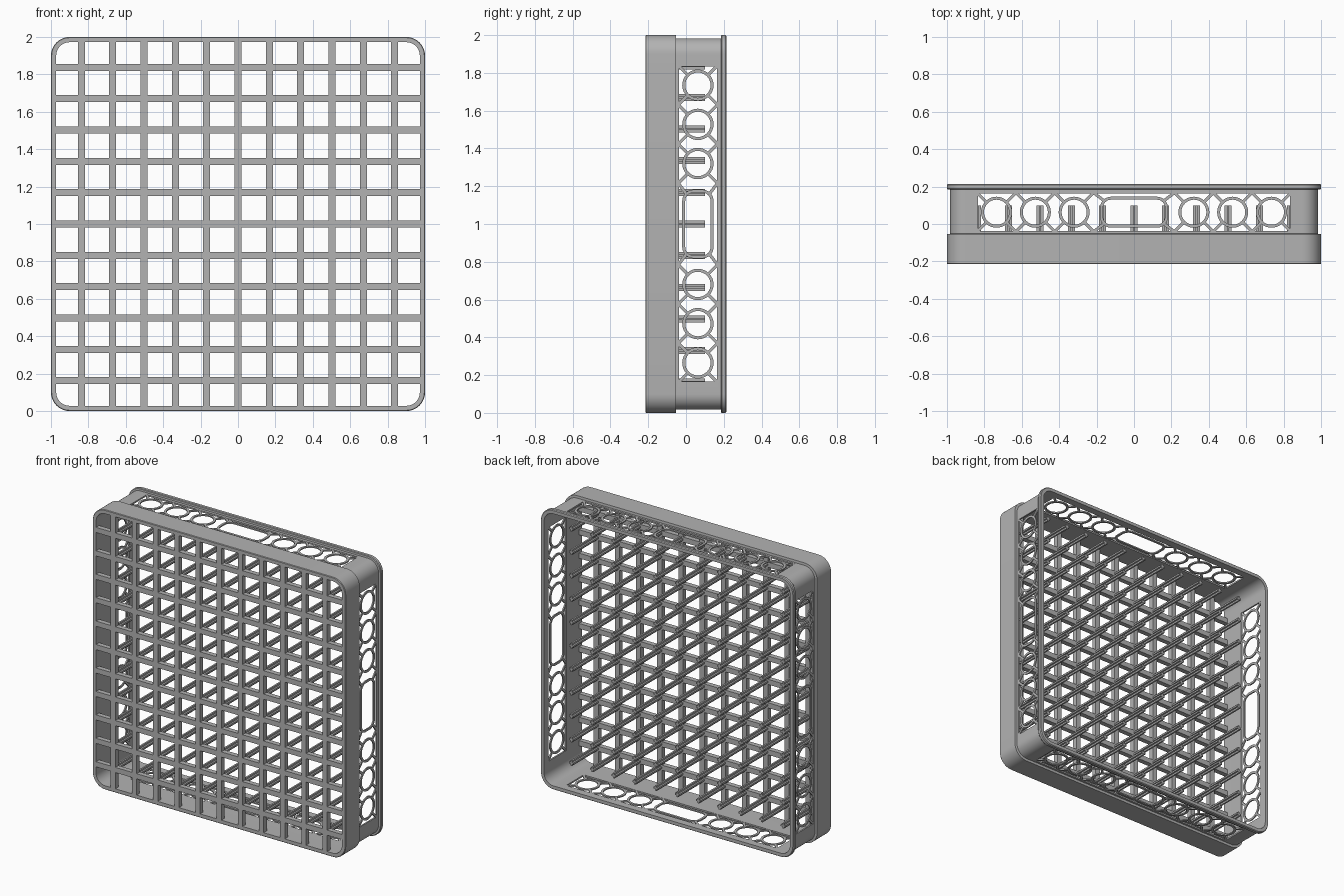
import bpy, bmesh, math
from mathutils import Matrix, Vector

cube = bpy.data.objects.get("Cube")
if cube:
    bpy.data.objects.remove(cube, do_unlink=True)

grey = bpy.data.materials.new("grey plastic")
grey.use_nodes = True
COLOUR = (0.45, 0.45, 0.45, 1)
grey.diffuse_color = COLOUR
grey.node_tree.nodes["Principled BSDF"].inputs["Base Color"].default_value = COLOUR

CENTRE = Matrix.Translation((0, 0, 1))   # model axis runs along y at z = 1
PITCH, BAR, FRONT = 0.1675, 0.037, -0.215


def make_object(name, bm, smooth=False):
    bmesh.ops.recalc_face_normals(bm, faces=bm.faces)
    mesh = bpy.data.meshes.new(name)
    bm.to_mesh(mesh)
    bm.free()
    mesh.materials.append(grey)
    obj = bpy.data.objects.new(name, mesh)
    bpy.context.collection.objects.link(obj)
    if smooth:
        shade(obj)
    return obj


def shade(obj):
    bpy.ops.object.select_all(action='DESELECT')
    obj.select_set(True)
    bpy.context.view_layer.objects.active = obj
    bpy.ops.object.shade_smooth_by_angle(angle=math.radians(35))


def add_box(bm, centre, size, rot=Matrix()):
    m = Matrix.Translation(centre) @ rot @ Matrix.Diagonal((*size, 1))
    bmesh.ops.create_cube(bm, size=1, matrix=m)


def sweep(bm, profile, half_u, half_v, radius, steps, place):
    """Sweep a closed (inset, depth) profile round a rounded rectangle."""
    loops = []
    for inset, depth in profile:
        r = radius - inset
        loop = []
        for corner in range(4):
            su = 1 if corner in (0, 3) else -1
            sv = 1 if corner in (0, 1) else -1
            for i in range(steps + 1):
                a = (corner + i / steps) * math.pi / 2
                u = su * (half_u - radius) + r * math.cos(a)
                v = sv * (half_v - radius) + r * math.sin(a)
                loop.append(bm.verts.new(place(u, v, depth)))
        loops.append(loop)
    n = len(loops[0])
    for k, a in enumerate(loops):
        b = loops[(k + 1) % len(loops)]
        for i in range(n):
            j = (i + 1) % n
            bm.faces.new((a[i], a[j], b[j], b[i]))
    bmesh.ops.remove_doubles(bm, verts=bm.verts, dist=1e-5)


# Outer shell: thick lower band, recessed wall and rounded rim
bm = bmesh.new()
shell_profile = [(0.004, FRONT), (0, -0.211), (0, -0.054), (0.017, -0.052), (0.017, 0.184),
                 (0.004, 0.185), (0, 0.19), (0, 0.209), (0.005, 0.215), (0.028, 0.215), (0.028, FRONT)]
sweep(bm, shell_profile, 1, 1, 0.1, 10, lambda u, v, d: (u, d, v + 1))
shell = make_object("shell", bm)

# Long window through each of the four walls
WIN_Y, WIN_HALF = 0.063, 0.1
for name, size in (("window_cutter_sides", (3, 2 * WIN_HALF, 1.67)),
                   ("window_cutter_ends", (1.67, 2 * WIN_HALF, 3))):
    bm = bmesh.new()
    add_box(bm, (0, WIN_Y, 1), size)
    cutter = make_object(name, bm)
    mod = shell.modifiers.new(name, 'BOOLEAN')
    mod.object = cutter
    mod.solver = 'EXACT'
    bpy.context.view_layer.objects.active = shell
    bpy.ops.object.modifier_apply(modifier=mod.name)
    bpy.data.objects.remove(cutter, do_unlink=True)
shade(shell)

# Lattice of rings and struts filling a window, drawn on the top wall
OUT, IN, RING, HALF_CELL = 0.982, 0.973, 0.083, 0.104
bm = bmesh.new()
ring_profile = [(0, OUT), (0.016, OUT), (0.016, IN), (0, IN)]
cells = [(s * x, RING, RING) for x in (0.32, 0.5275, 0.735) for s in (-1, 1)]
cells.append((0, 0.182, 0.06))
for x, half, radius in cells:
    sweep(bm, ring_profile, half, RING, radius, 8,
          lambda u, v, d, x=x: (u + x, v + WIN_Y, d))
    reach = HALF_CELL if half == RING else 0.216
    start = half - 0.29 * radius - 0.004
    start_y = RING - 0.29 * radius - 0.004
    for su in (-1, 1):
        for sv in (-1, 1):
            a = Vector((x + su * start, WIN_Y + sv * start_y, 0))
            b = Vector((x + su * reach, WIN_Y + sv * (WIN_HALF + 0.004), 0))
            mid, d = (a + b) / 2, b - a
            rot = Matrix.Rotation(math.atan2(d.y, d.x), 4, 'Z')
            add_box(bm, (mid.x, mid.y, (OUT + IN) / 2), (d.length, 0.016, OUT - IN), rot)
lattice = make_object("top_lattice", bm, True)
lattice.matrix_world = CENTRE
for i, side in enumerate(("left", "bottom", "right"), 1):
    copy = lattice.copy()
    copy.name = side + "_lattice"
    copy.matrix_world = CENTRE @ Matrix.Rotation(i * math.pi / 2, 4, 'Y')
    bpy.context.collection.objects.link(copy)

# Front grid of crossing bars
bm = bmesh.new()
DEPTH = 0.035
for k in range(-5, 6):
    p = k * PITCH
    add_box(bm, (p, FRONT + DEPTH / 2, 1), (BAR, DEPTH, 1.96))
    add_box(bm, (0, FRONT + DEPTH / 2, 1 + p), (1.96, DEPTH, BAR))
make_object("grid", bm)

# Cross-shaped peg behind every grid crossing
bm = bmesh.new()
TIP, FIN = 0.1, 0.012
length = TIP - FRONT - 0.01
for i in range(-5, 6):
    for j in range(-5, 6):
        c = (i * PITCH, TIP - length / 2, 1 + j * PITCH)
        add_box(bm, c, (BAR, length, FIN))
        add_box(bm, c, (FIN, length, BAR))
make_object("pegs", bm)
